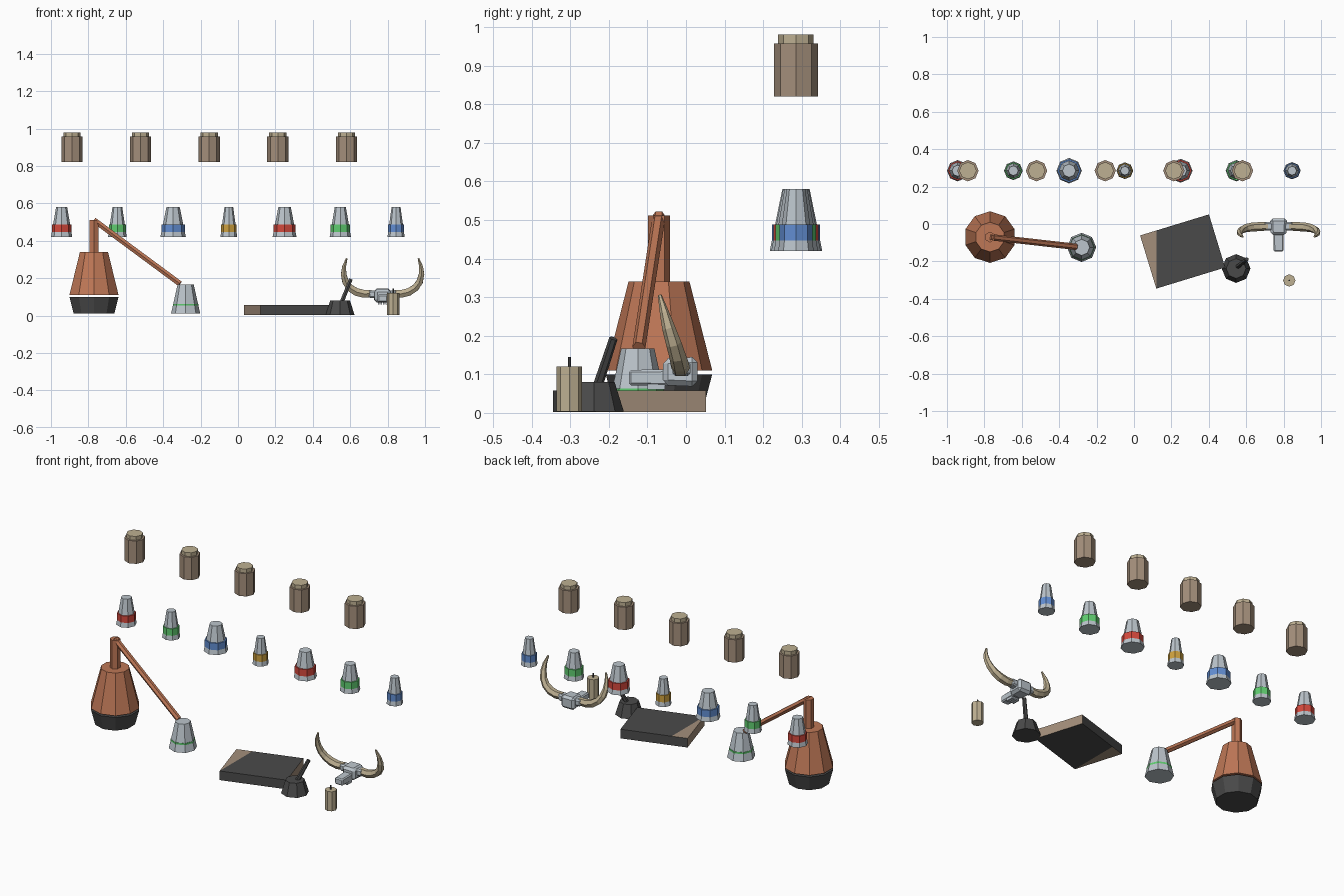
import bpy, bmesh, math
from mathutils import Vector, Matrix

if "Cube" in bpy.data.objects:
    bpy.data.objects.remove(bpy.data.objects["Cube"])


def material(name, r, g, b):
    m = bpy.data.materials.new(name)
    m.diffuse_color = [((c / 255 + 0.055) / 1.055) ** 2.4 for c in (r, g, b)] + [1]
    m.use_nodes = True
    m.node_tree.nodes["Principled BSDF"].inputs["Base Color"].default_value = m.diffuse_color
    return m


BEIGE = material("beige wax", 190, 176, 146)
BROWN = material("tan brown", 164, 143, 123)
COPPER = material("copper", 190, 119, 86)
BLACK = material("charcoal", 74, 74, 74)
GREY = material("pale grey", 188, 197, 204)
RED = material("red", 212, 72, 60)
GREEN = material("green", 96, 205, 112)
BLUE = material("blue", 98, 142, 210)
GOLD = material("gold", 205, 160, 62)


def finish(name, bm, *mats):
    bmesh.ops.recalc_face_normals(bm, faces=bm.faces)
    me = bpy.data.meshes.new(name)
    bm.to_mesh(me)
    bm.free()
    for m in mats:
        me.materials.append(m)
    ob = bpy.data.objects.new(name, me)
    bpy.context.collection.objects.link(ob)
    return ob


def tube(name, points, radii, sides, mat):
    """Faceted tube through points, one radius per point, capped ends."""
    pts = [Vector(p) for p in points]
    bm = bmesh.new()
    rings = []
    for i, p in enumerate(pts):
        d = (pts[min(i + 1, len(pts) - 1)] - pts[max(i - 1, 0)]).normalized()
        u = Vector((0, -1, 0))
        u = (u - d * u.dot(d)).normalized()
        v = d.cross(u)
        rings.append([bm.verts.new(p + radii[i] * (u * math.cos(a) + v * math.sin(a)))
                      for a in (2 * math.pi * k / sides for k in range(sides))])
    for a, b in zip(rings, rings[1:]):
        for k in range(sides):
            n = (k + 1) % sides
            bm.faces.new((a[k], a[n], b[n], b[k]))
    bm.faces.new(rings[0])
    bm.faces.new(rings[-1])
    return finish(name, bm, mat)


def cone(name, x, y, z0, z1, r0, r1, sides, mat):
    return tube(name, [(x, y, z0), (x, y, z1)], [r0, r1], sides, mat)


def box(name, lo, hi, mat, front=1.0, bevel=0):
    """Box from corner to corner; front scales the -y end in x and z."""
    lo, hi = Vector(lo), Vector(hi)
    mid, size = (lo + hi) / 2, hi - lo
    bm = bmesh.new()
    bmesh.ops.create_cube(bm, size=1)
    for v in bm.verts:
        s = front if v.co.y < 0 else 1
        v.co = mid + Vector((v.co.x * size.x * s, v.co.y * size.y, v.co.z * size.z * s))
    if bevel:
        bmesh.ops.bevel(bm, geom=bm.edges[:], offset=bevel, segments=1, affect='EDGES')
    return finish(name, bm, mat)


# Upper row of lidded jars
for i in range(5):
    x = -0.888 + 0.367 * i
    cone("jar_body", x, 0.285, 0.82, 0.957, 0.057, 0.057, 8, BROWN)
    cone("jar_lid", x, 0.285, 0.957, 0.98, 0.046, 0.046, 8, BEIGE)

# Lower row of potion bottles; the liquid shows as a band
potions = [(0.057, RED), (0.050, GREEN), (0.068, BLUE), (0.045, GOLD),
           (0.064, RED), (0.057, GREEN), (0.046, BLUE)]
for i, (r, mat) in enumerate(potions):
    x = -0.943 + 0.298 * i
    cone("potion_bottle", x, 0.285, 0.42, 0.58, r, r * 0.52, 8, GREY)
    cone("potion_liquid", x, 0.285, 0.423, 0.488, r * 0.92, r * 0.92, 8, mat)

# Still: burner, copper pot, neck, pipe
SX, SY = -0.77, -0.07
cone("still_burner", SX, SY, 0.01, 0.1, 0.114, 0.138, 10, BLACK)
cone("still_pot", SX, SY, 0.11, 0.34, 0.138, 0.079, 10, COPPER)
cone("still_neck", SX, SY, 0.34, 0.512, 0.029, 0.029, 6, COPPER)
tube("still_pipe", [(SX, SY, 0.51), (-0.31, -0.122, 0.17)], [0.017, 0.017], 6, COPPER)

# Collecting flask with a thin ring of liquid
cone("flask", -0.28, -0.125, 0.01, 0.167, 0.078, 0.043, 8, GREY)
cone("flask_liquid", -0.28, -0.125, 0.013, 0.063, 0.0685, 0.0685, 8, GREEN)

# Book: dark cover, tan page ends and a tan corner
bm = bmesh.new()
bmesh.ops.create_cube(bm, size=1)
bm.transform(Matrix.Translation((0.26, -0.147, 0.03)) @ Matrix.Rotation(math.radians(17), 4, 'Z')
             @ Matrix.Diagonal((0.385, 0.297, 0.055, 1)))
bmesh.ops.bisect_plane(bm, geom=bm.verts[:] + bm.edges[:] + bm.faces[:],
                       plane_co=(0.12, 0, 0), plane_no=(1, 0, 0))
bm.normal_update()
for f in bm.faces:
    corner = abs(f.normal.z) > 0.5 and f.calc_center_median().x < 0.12
    f.material_index = 1 if corner or abs(f.normal.x) > 0.7 else 0
finish("book", bm, BLACK, BROWN)

# Mortar and pestle
cone("mortar", 0.546, -0.238, 0.003, 0.08, 0.077, 0.053, 8, BLACK)
tube("pestle", [(0.55, -0.232, 0.06), (0.603, -0.188, 0.193)], [0.013, 0.011], 6, BLACK)

# Candle
cone("candle", 0.83, -0.302, 0.003, 0.12, 0.033, 0.033, 8, BEIGE)
cone("candle_wick", 0.83, -0.302, 0.12, 0.145, 0.004, 0.004, 6, BLACK)

# Horned skull
HX = 0.773
box("skull_head", (HX - 0.046, -0.06, 0.068), (HX + 0.046, 0.03, 0.145), GREY, 0.9, 0.014)
box("skull_horn_roots", (HX - 0.075, -0.035, 0.095), (HX + 0.075, 0.012, 0.135), GREY, 1, 0.008)
box("skull_snout", (HX - 0.028, -0.148, 0.07), (HX + 0.028, -0.04, 0.113), GREY, 0.92, 0.006)
for i in range(4):
    tx = HX - 0.0245 + 0.0135 * i
    box("skull_tooth", (tx, -0.1, 0.06), (tx + 0.009, -0.055, 0.078), GREY)

# Horns: (offset from the middle, y, z) and radius
horn = [(0.055, -0.012, 0.118), (0.10, -0.014, 0.116), (0.14, -0.016, 0.126),
        (0.175, -0.022, 0.148), (0.198, -0.032, 0.18), (0.208, -0.045, 0.22),
        (0.206, -0.056, 0.26), (0.192, -0.068, 0.305)]
radii = [0.022, 0.024, 0.024, 0.022, 0.02, 0.017, 0.012, 0.005]
for s in (-1, 1):
    tube("horn", [(HX + s * o, y, z) for o, y, z in horn], radii, 6, BEIGE)
